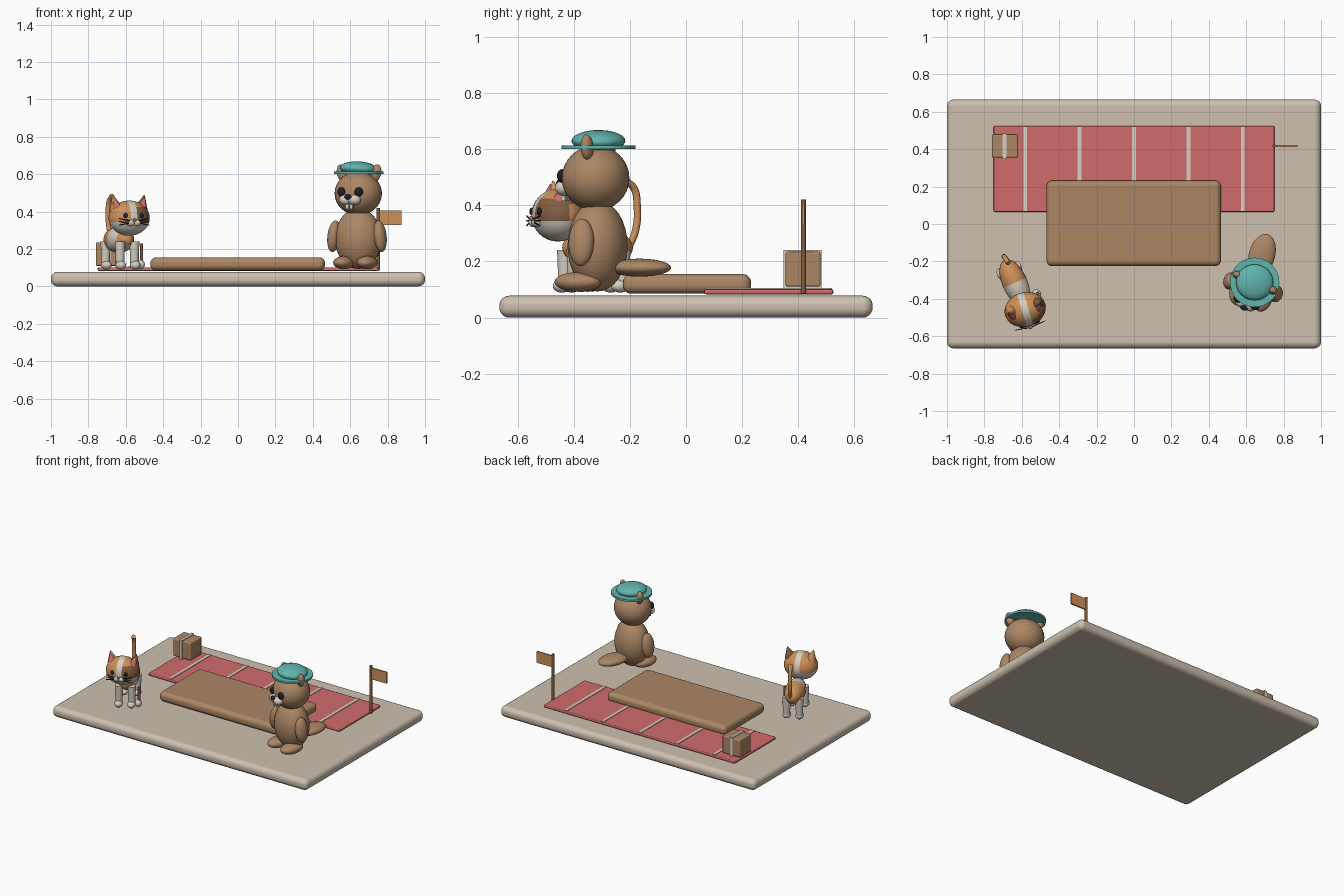
import bpy, bmesh, math
from mathutils import Matrix, Vector

cube = bpy.data.objects.get("Cube")
if cube:
    bpy.data.objects.remove(cube, do_unlink=True)


def colour(name, rgb):
    m = bpy.data.materials.new(name)
    m.diffuse_color = (*rgb, 1)
    m.use_nodes = True
    m.node_tree.nodes["Principled BSDF"].inputs["Base Color"].default_value = (*rgb, 1)
    return m


BEIGE = colour("sand_beige", (0.61, 0.53, 0.43))
BROWN = colour("wood_brown", (0.41, 0.24, 0.13))
RED = colour("mat_red", (0.63, 0.15, 0.145))
TEAL = colour("hat_teal", (0.12, 0.46, 0.42))
ORANGE = colour("ginger", (0.62, 0.28, 0.10))
DARK = colour("dark_brown", (0.22, 0.11, 0.055))
CREAM = colour("cream", (0.67, 0.62, 0.54))
BLACK = colour("black", (0.015, 0.015, 0.018))

WORLD = Matrix.Identity(4)


def frame(x, y, angle):
    return Matrix.Translation((x, y, 0)) @ Matrix.Rotation(angle, 4, "Z")


def add(name, bm, mats, matrix):
    me = bpy.data.meshes.new(name)
    bm.to_mesh(me)
    bm.free()
    for m in mats:
        me.materials.append(m)
    ob = bpy.data.objects.new(name, me)
    bpy.context.collection.objects.link(ob)
    ob.matrix_world = matrix
    return ob


def smooth(ob):
    for p in ob.data.polygons:
        p.use_smooth = True
    return ob


def ball(name, loc, radii, mat, fr=WORLD, tilt=0, cuts=(), rule=None, mats=None, seg=32):
    """Ellipsoid, optionally cut by planes and coloured by a rule on face centres."""
    bm = bmesh.new()
    bmesh.ops.create_uvsphere(bm, u_segments=seg, v_segments=seg // 2, radius=1)
    bmesh.ops.scale(bm, vec=radii, verts=bm.verts)
    for co, no in cuts:
        bmesh.ops.bisect_plane(bm, geom=bm.verts[:] + bm.edges[:] + bm.faces[:],
                               plane_co=co, plane_no=no)
    if rule:
        for f in bm.faces:
            f.material_index = rule(f.calc_center_median())
    m = fr @ Matrix.Translation(loc) @ Matrix.Rotation(tilt, 4, "Y")
    return smooth(add(name, bm, mats or [mat], m))


def box(name, lo, hi, mat, bevel=0.0, seg=4):
    lo, hi = Vector(lo), Vector(hi)
    bm = bmesh.new()
    bmesh.ops.create_cube(bm, size=1)
    bmesh.ops.scale(bm, vec=hi - lo, verts=bm.verts)
    ob = add(name, bm, [mat], Matrix.Translation((lo + hi) / 2))
    if bevel:
        mod = ob.modifiers.new("rounded", "BEVEL")
        mod.width, mod.segments = bevel, seg
        mod.harden_normals = True
        smooth(ob)
    return ob


def rod(name, a, b, r1, r2, mat, fr=WORLD, seg=20):
    a, b = Vector(a), Vector(b)
    bm = bmesh.new()
    bmesh.ops.create_cone(bm, cap_ends=True, segments=seg, radius1=r1, radius2=r2,
                          depth=(b - a).length)
    for f in bm.faces:
        f.smooth = len(f.verts) <= 4
    rot = (b - a).to_track_quat("Z", "Y").to_matrix().to_4x4()
    return add(name, bm, [mat], fr @ Matrix.Translation((a + b) / 2) @ rot)


# Ground, striped mat and wooden slab
box("base", (-1, -0.665, 0), (1, 0.665, 0.078), BEIGE, 0.035, 6)
box("mat", (-0.75, 0.065, 0.083), (0.75, 0.525, 0.101), RED, 0.006, 2)
for i in range(5):
    x = (i - 2) * 0.291
    box(f"mat_stripe_{i + 1}", (x - 0.01, 0.07, 0.098), (x + 0.01, 0.52, 0.105), CREAM)
box("slab", (-0.468, -0.225, 0.085), (0.465, 0.232, 0.155), BROWN, 0.03, 5)

# Parcel with a wrapped band
box("parcel", (-0.76, 0.355, 0.11), (-0.62, 0.48, 0.235), BROWN, 0.008, 2)
box("parcel_band", (-0.702, 0.347, 0.105), (-0.682, 0.483, 0.24), CREAM)

# Flag
rod("flag_pole", (0.75, 0.418, 0.085), (0.75, 0.418, 0.42), 0.009, 0.009, DARK)
box("flag", (0.755, 0.413, 0.327), (0.875, 0.423, 0.407), ORANGE)

# Beaver: body, limbs and tail
body = frame(0.643, -0.315, -0.27)
ball("beaver_body", (0, 0, 0.255), (0.126, 0.106, 0.162), BROWN, body)
ball("beaver_tail", (0, 0.155, 0.178), (0.07, 0.115, 0.032), BROWN, body)
for side, s in (("left", 1), ("right", -1)):
    ball(f"beaver_{side}_arm", (s * 0.128, -0.025, 0.268), (0.034, 0.046, 0.085),
         BROWN, body, tilt=-s * 0.12)
    ball(f"beaver_{side}_foot", (s * 0.065, -0.055, 0.127), (0.054, 0.085, 0.035), BROWN, body)

# Beaver: head and face
head = frame(0.643, -0.322, -0.41)
ball("beaver_head", (0, 0, 0.497), (0.128, 0.119, 0.117), BROWN, head)
for side, s in (("left", 1), ("right", -1)):
    ball(f"beaver_{side}_ear", (s * 0.1, 0.01, 0.607), (0.028, 0.022, 0.046),
         BROWN, head, tilt=s * 0.2)
    ball(f"beaver_{side}_eye", (s * 0.05, -0.108, 0.505), (0.024, 0.018, 0.024), BLACK, head)
    ball(f"beaver_{side}_muzzle", (s * 0.025, -0.112, 0.462), (0.036, 0.032, 0.028), CREAM, head)
    x = s * 0.011
    tooth = box(f"beaver_{side}_tooth", (x - 0.009, -0.125, 0.415), (x + 0.009, -0.11, 0.448), CREAM)
    tooth.matrix_world = head @ tooth.matrix_world
ball("beaver_nose", (0, -0.138, 0.478), (0.02, 0.014, 0.014), BLACK, head)

# Beaver: hat
hat = frame(0.645, -0.312, 0)
rod("hat_brim", (0, 0, 0.6), (0, 0, 0.614), 0.132, 0.132, TEAL, hat, 48)
ball("hat_crown", (0, 0, 0.63), (0.1, 0.096, 0.038), TEAL, hat, tilt=0.05)


# Cat: banded body, legs and tail
def body_patch(c):
    if c.z < -0.03:
        return 0
    return 0 if -0.085 < c.y < 0 else 1


cat = frame(-0.637, -0.315, 0.42)
ball("cat_body", (0, 0, 0.25), (0.067, 0.135, 0.07), None, cat,
     cuts=(((0, 0, 0), (0, 1, 0)), ((0, -0.085, 0), (0, 1, 0)), ((0, 0, -0.03), (0, 0, 1))),
     rule=body_patch, mats=[CREAM, ORANGE])
for end, y in (("front", -0.11), ("rear", 0.08)):
    for side, s in (("left", 1), ("right", -1)):
        x = s * 0.042
        rod(f"cat_{end}_{side}_leg", (x, y, 0.105), (x, y, 0.24), 0.022, 0.027, CREAM, cat)
        ball(f"cat_{end}_{side}_paw", (x, y - 0.01, 0.113), (0.027, 0.034, 0.024), CREAM, cat)
rod("cat_side_stick", (0.088, -0.1, 0.11), (0.088, -0.1, 0.23), 0.009, 0.009, DARK, cat)
ball("cat_side_paw", (0.083, -0.1, 0.117), (0.022, 0.026, 0.026), CREAM, cat)

curve = bpy.data.curves.new("cat_tail", "CURVE")
curve.dimensions = "3D"
curve.bevel_depth = 0.013
curve.bevel_resolution = 4
curve.use_fill_caps = True
path = [(-0.67, -0.21, 0.24), (-0.69, -0.18, 0.31), (-0.695, -0.174, 0.4),
        (-0.688, -0.185, 0.46), (-0.672, -0.21, 0.485)]
spline = curve.splines.new("BEZIER")
spline.bezier_points.add(len(path) - 1)
for p, co in zip(spline.bezier_points, path):
    p.co = co
    p.handle_left_type = p.handle_right_type = "AUTO"
curve.materials.append(ORANGE)
bpy.context.collection.objects.link(bpy.data.objects.new("cat_tail", curve))


# Cat: head with blaze and patches
def head_patch(c):
    if abs(c.x) < 0.018 or c.z < -0.02:
        return 0
    if c.x > 0 and c.y < 0.01 and c.z < 0.06:
        return 2
    return 1


face = frame(-0.582, -0.457, 0.3)
ball("cat_head", (0, 0, 0.365), (0.112, 0.092, 0.094), None, face,
     cuts=(((0.018, 0, 0), (1, 0, 0)), ((-0.018, 0, 0), (1, 0, 0)),
           ((0, 0, -0.02), (0, 0, 1)), ((0, 0.01, 0), (0, 1, 0)), ((0, 0, 0.06), (0, 0, 1))),
     rule=head_patch, mats=[CREAM, ORANGE, DARK])
for side, s, fur in (("left", 1, DARK), ("right", -1, ORANGE)):
    rod(f"cat_{side}_ear", (s * 0.07, 0.01, 0.415), (s * 0.088, 0.01, 0.487), 0.036, 0.003, fur, face)
    rod(f"cat_{side}_inner_ear", (s * 0.07, -0.012, 0.42), (s * 0.086, -0.001, 0.475),
        0.026, 0.002, RED, face)
    ball(f"cat_{side}_eye", (s * 0.045, -0.082, 0.378), (0.012, 0.009, 0.014), BLACK, face, seg=16)
    ball(f"cat_{side}_muzzle", (s * 0.018, -0.084, 0.34), (0.023, 0.018, 0.018), CREAM, face, seg=20)
    for i in range(3):
        rod(f"cat_{side}_whisker_{i + 1}", (s * 0.025, -0.097, 0.345 + (i - 1) * 0.006),
            (s * 0.085, -0.09, 0.345 + (i - 1) * 0.018), 0.003, 0.002, BLACK, face, 6)
ball("cat_nose", (0, -0.1, 0.354), (0.01, 0.008, 0.008), RED, face, seg=16)
